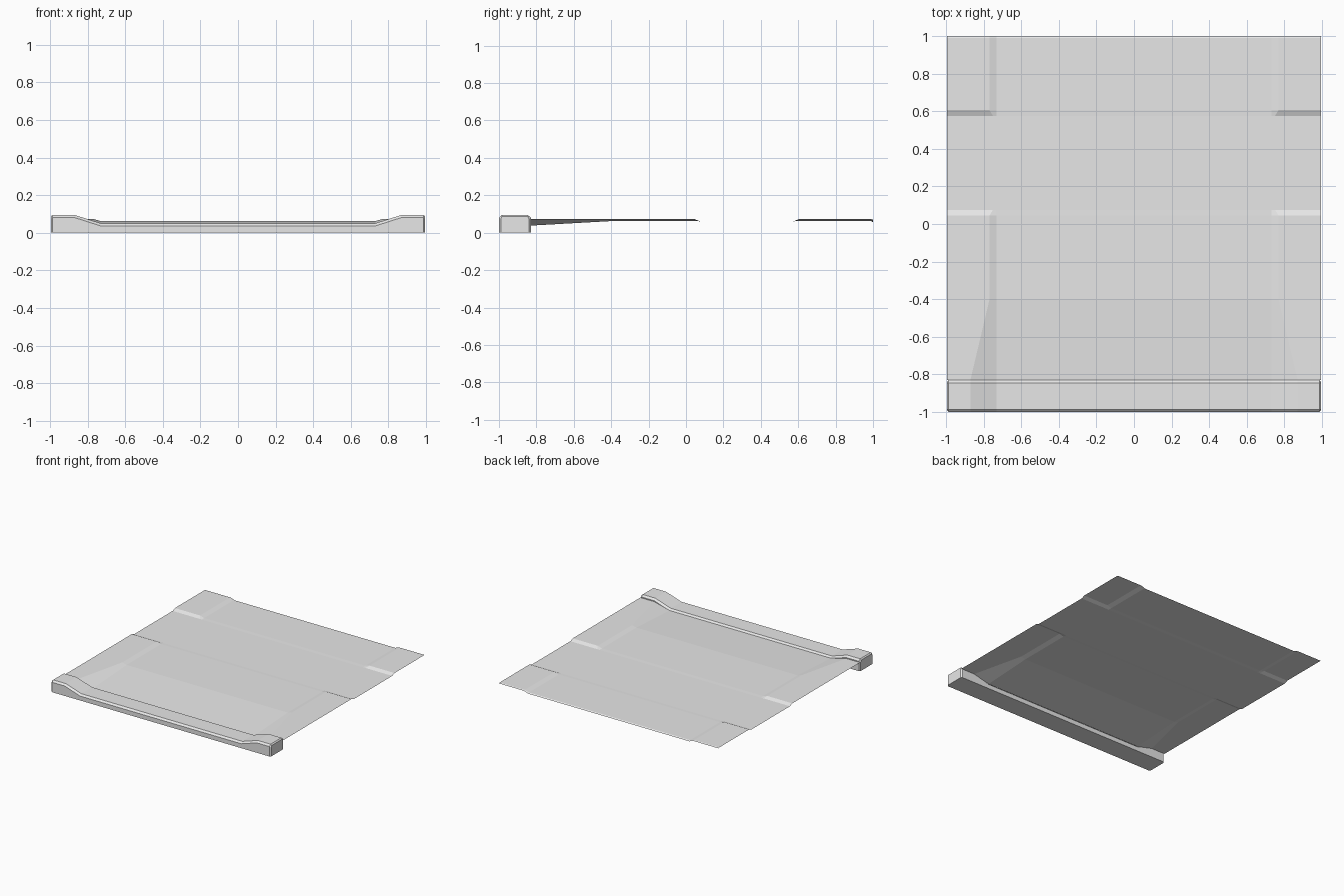
import bpy

# Remove only the default cube
cube = bpy.data.objects.get("Cube")
if cube:
    bpy.data.objects.remove(cube, do_unlink=True)

# Single plain grey
grey = bpy.data.materials.new("plain_grey")
grey.use_nodes = True
colour = (0.8, 0.8, 0.8, 1.0)
grey.diffuse_color = colour
grey.node_tree.nodes["Principled BSDF"].inputs["Base Color"].default_value = colour

HALF = 0.995      # half width of the whole model
INNER = 0.73      # foot of the raised side areas


def loft(name, rows, closed=False):
    """Skin quads between rows of points; closed rows also get end caps."""
    n = len(rows[0])
    verts = [p for row in rows for p in row]
    faces = []
    for r in range(len(rows) - 1):
        for i in range(n if closed else n - 1):
            j = (i + 1) % n
            faces.append((r * n + i, r * n + j, (r + 1) * n + j, (r + 1) * n + i))
    if closed:
        last = (len(rows) - 1) * n
        faces.append(tuple(reversed(range(n))))
        faces.append(tuple(range(last, last + n)))
    mesh = bpy.data.meshes.new(name)
    mesh.from_pydata(verts, [], faces)
    mesh.materials.append(grey)
    mesh.update()
    obj = bpy.data.objects.new(name, mesh)
    bpy.context.collection.objects.link(obj)
    return obj


# Thin panel with raised side areas: y, side height, centre height, shoulder x
panel_sections = [
    (-0.83, 0.073, 0.038, 0.87),
    (-0.40, 0.073, 0.062, 0.768),
    (0.045, 0.073, 0.062, 0.768),
    (0.075, 0.061, 0.061, 0.75),
    (0.575, 0.061, 0.061, 0.75),
    (0.605, 0.073, 0.062, 0.768),
    (0.99, 0.073, 0.062, 0.768),
    (1.00, 0.069, 0.056, 0.768),
]
panel_rows = []
for y, side, centre, shoulder in panel_sections:
    half = [(INNER, centre), (shoulder, side), (HALF, side)]
    row = [(-x, y, z) for x, z in reversed(half)] + [(x, y, z) for x, z in half]
    panel_rows.append(row)
loft("panel", panel_rows)

# Chamfered front bar, dipping in the middle: x, top height, end inset in y
bar_half = [(INNER, 0.05, 0), (0.87, 0.095, 0), (HALF - 0.01, 0.095, 0),
            (HALF, 0.087, 0.01)]
bar_stations = [(-x, z, d) for x, z, d in reversed(bar_half)] + bar_half
bar_rows = []
for x, top, inset in bar_stations:
    front, back = -1.0 + inset, -0.83 - inset
    shoulder = top - 0.014
    section = [(front, 0), (back, 0), (back, shoulder), (-0.846, top),
               (-0.985, top), (front, shoulder)]
    bar_rows.append([(x, y, z) for y, z in section])
loft("front_bar", bar_rows, closed=True)
